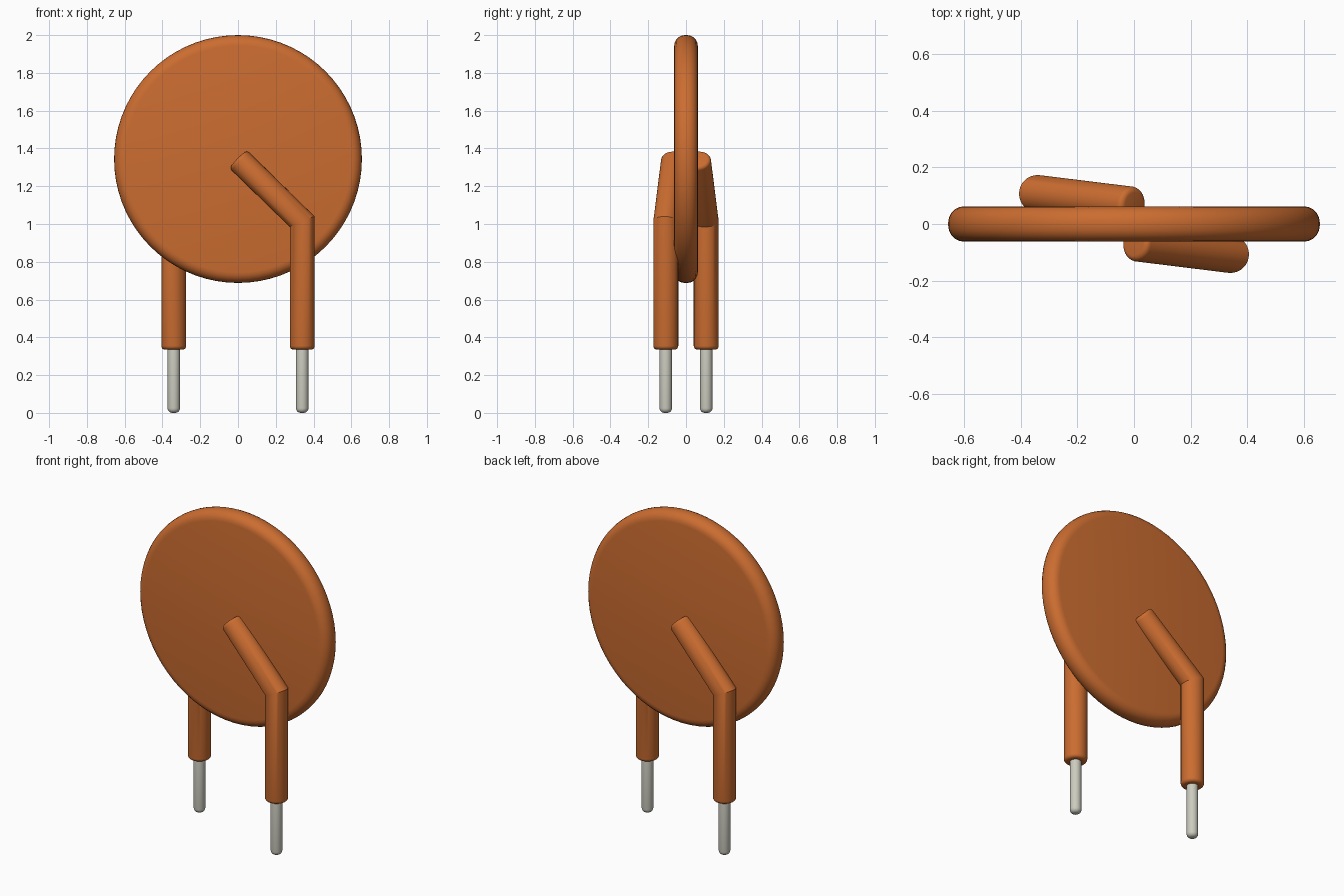
import bpy, bmesh, math
from mathutils import Vector, Matrix

cube = bpy.data.objects.get("Cube")
if cube:
    bpy.data.objects.remove(cube)

UP = Vector((0, 0, 1))
STEPS = 5


def material(name, colour):
    mat = bpy.data.materials.new(name)
    mat.use_nodes = True
    mat.diffuse_color = colour
    mat.node_tree.nodes["Principled BSDF"].inputs["Base Color"].default_value = colour
    return mat


orange = material("orange coating", (0.6, 0.152, 0.03, 1))
tin = material("tinned wire", (0.6, 0.6, 0.52, 1))


def rounded_end(radius, bevel):
    """(distance from the end, ring radius) pairs, from the end inwards."""
    angles = [math.pi / 2 * i / STEPS for i in range(STEPS + 1)]
    return [(bevel * (1 - math.sin(a)), radius - bevel + bevel * math.cos(a))
            for a in reversed(angles)]


def circle(radius, sides):
    return [Vector((radius * math.cos(2 * math.pi * i / sides),
                    radius * math.sin(2 * math.pi * i / sides), 0)) for i in range(sides)]


def skin(name, rings, mat):
    """Join rings of points into a closed, smooth solid."""
    bm = bmesh.new()
    loops = [[bm.verts.new(p) for p in ring] for ring in rings]
    n = len(loops[0])
    for a, b in zip(loops, loops[1:]):
        for i in range(n):
            j = (i + 1) % n
            bm.faces.new((a[i], a[j], b[j], b[i]))
    bm.faces.new(loops[0][::-1])
    bm.faces.new(loops[-1])
    bmesh.ops.recalc_face_normals(bm, faces=bm.faces)
    mesh = bpy.data.meshes.new(name)
    bm.to_mesh(mesh)
    bm.free()
    mesh.materials.append(mat)
    obj = bpy.data.objects.new(name, mesh)
    bpy.context.collection.objects.link(obj)
    bpy.ops.object.select_all(action='DESELECT')
    obj.select_set(True)
    bpy.context.view_layer.objects.active = obj
    bpy.ops.object.shade_smooth_by_angle(angle=math.radians(30))
    return obj


def rod(name, bottom, top, radius, bevel, sides, mat):
    """Upright cylinder with rounded rims."""
    end = rounded_end(radius, bevel)
    profile = [(bottom + d, r) for d, r in end] + [(top - d, r) for d, r in reversed(end)]
    return skin(name, [[p + UP * z for p in circle(r, sides)] for z, r in profile], mat)


def sleeve(name, foot, elbow, tip, radius, bevel, sides, mat):
    """Upright tube with a mitred bend towards the tip."""
    end = rounded_end(radius, bevel)
    direction = (tip - elbow).normalized()
    turn = UP.rotation_difference(direction).to_matrix()
    mitre = (UP + direction).normalized()
    rings = [[foot + UP * d + p for p in circle(r, sides)] for d, r in end]
    rings.append([elbow + p - UP * (p.dot(mitre) / UP.dot(mitre)) for p in circle(radius, sides)])
    rings += [[tip - direction * d + turn @ p for p in circle(r, sides)]
              for d, r in reversed(end)]
    return skin(name, rings, mat)


# Round coated body, standing on edge
HALF = 0.0625
body = rod("disc_body", -HALF, HALF, 0.656, 0.056, 72, orange)
body.data.transform(Matrix.Translation((0, 0, 1.344)) @ Matrix.Rotation(math.pi / 2, 4, 'X'))

# Two legs, each a half turn from the other
foot = Vector((0.34, -0.107, 0.335))
elbow = Vector((0.34, -0.107, 1.012))
tip = Vector((0, -0.065, 1.344))
for side, angle in (("front", 0), ("back", math.pi)):
    spin = Matrix.Rotation(angle, 4, 'Z')
    coat = sleeve(side + "_leg_sleeve", foot, elbow, tip, 0.066, 0.02, 32, orange)
    wire = rod(side + "_leg_wire", 0, 0.4, 0.033, 0.025, 24, tin)
    wire.data.transform(Matrix.Translation((foot.x, foot.y, 0)))
    for part in (coat, wire):
        part.data.transform(spin)
